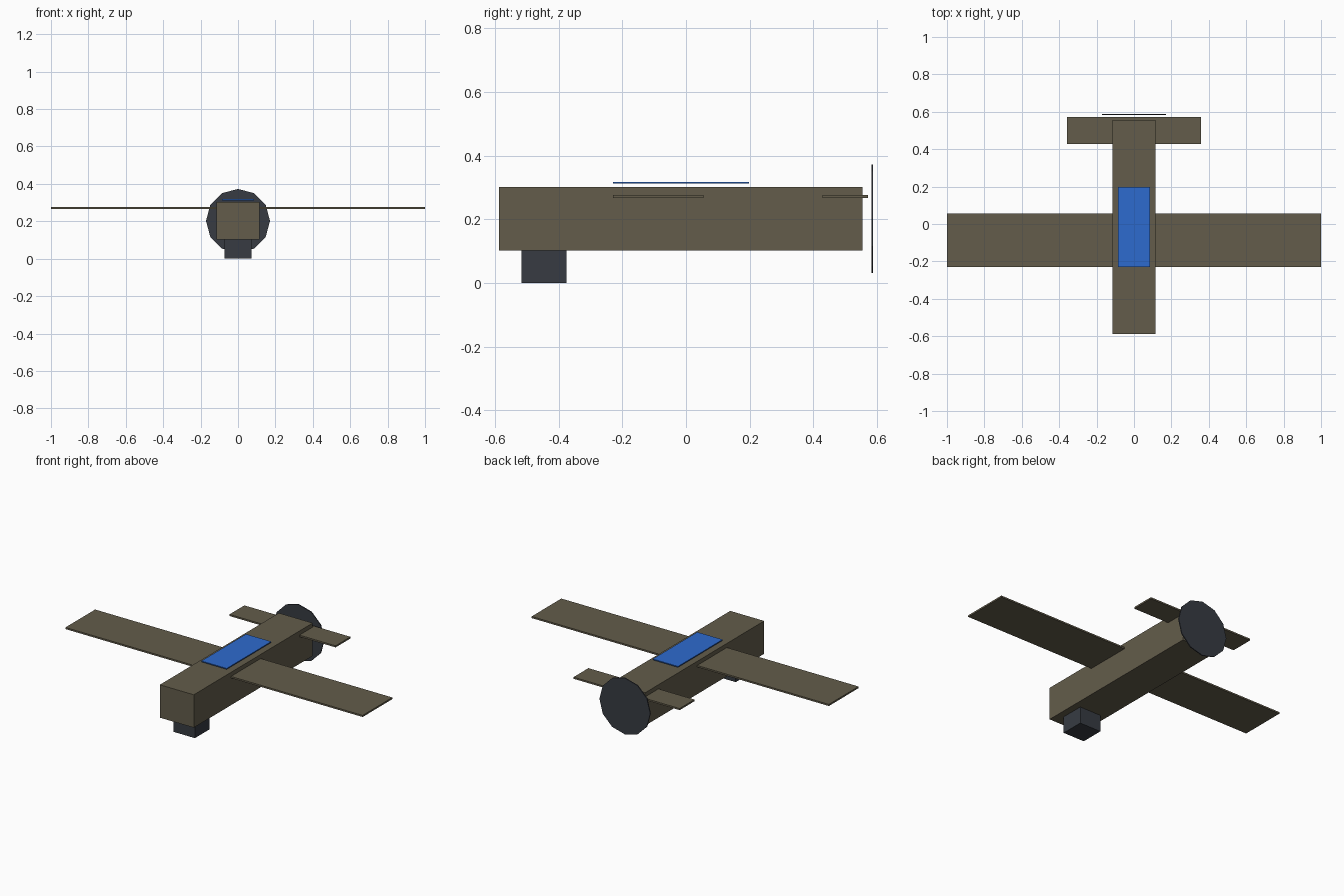
import bpy
import math

if "Cube" in bpy.data.objects:
    bpy.data.objects.remove(bpy.data.objects["Cube"], do_unlink=True)


def material(name, rgb):
    mat = bpy.data.materials.new(name)
    mat.use_nodes = True
    mat.diffuse_color = (*rgb, 1)
    bsdf = next(n for n in mat.node_tree.nodes if n.type == 'BSDF_PRINCIPLED')
    bsdf.inputs["Base Color"].default_value = (*rgb, 1)
    return mat


olive = material("olive drab", (0.125, 0.108, 0.07))
charcoal = material("charcoal", (0.038, 0.044, 0.055))
blue = material("panel blue", (0.027, 0.147, 0.62))


def box(name, half_width, y, z, mat):
    """Box symmetric about x = 0, spanning the given y and z ranges."""
    bpy.ops.mesh.primitive_cube_add(size=1, location=(0, sum(y) / 2, sum(z) / 2))
    ob = bpy.context.object
    ob.name = name
    ob.scale = (2 * half_width, y[1] - y[0], z[1] - z[0])
    bpy.ops.object.transform_apply(location=False, rotation=False, scale=True)
    ob.data.materials.append(mat)
    return ob


# Body with the two flat lifting surfaces running through it
box("fuselage", 0.114, (-0.588, 0.555), (0.102, 0.302), olive)
box("main_wing", 1.0, (-0.23, 0.055), (0.267, 0.277), olive)
box("tailplane", 0.357, (0.428, 0.571), (0.267, 0.277), olive)

# Panel held just above the body, and sensor pod under the nose
box("solar_panel", 0.085, (-0.23, 0.198), (0.312, 0.318), blue)
box("sensor_pod", 0.072, (-0.517, -0.375), (0, 0.102), charcoal)

# Twelve-sided pusher propeller disc, one corner pointing up
bpy.ops.mesh.primitive_cylinder_add(vertices=12, radius=0.171, depth=0.006,
                                    location=(0, 0.585, 0.202),
                                    rotation=(math.pi / 2, 0, 0))
disc = bpy.context.object
disc.name = "propeller_disc"
disc.data.materials.append(charcoal)
